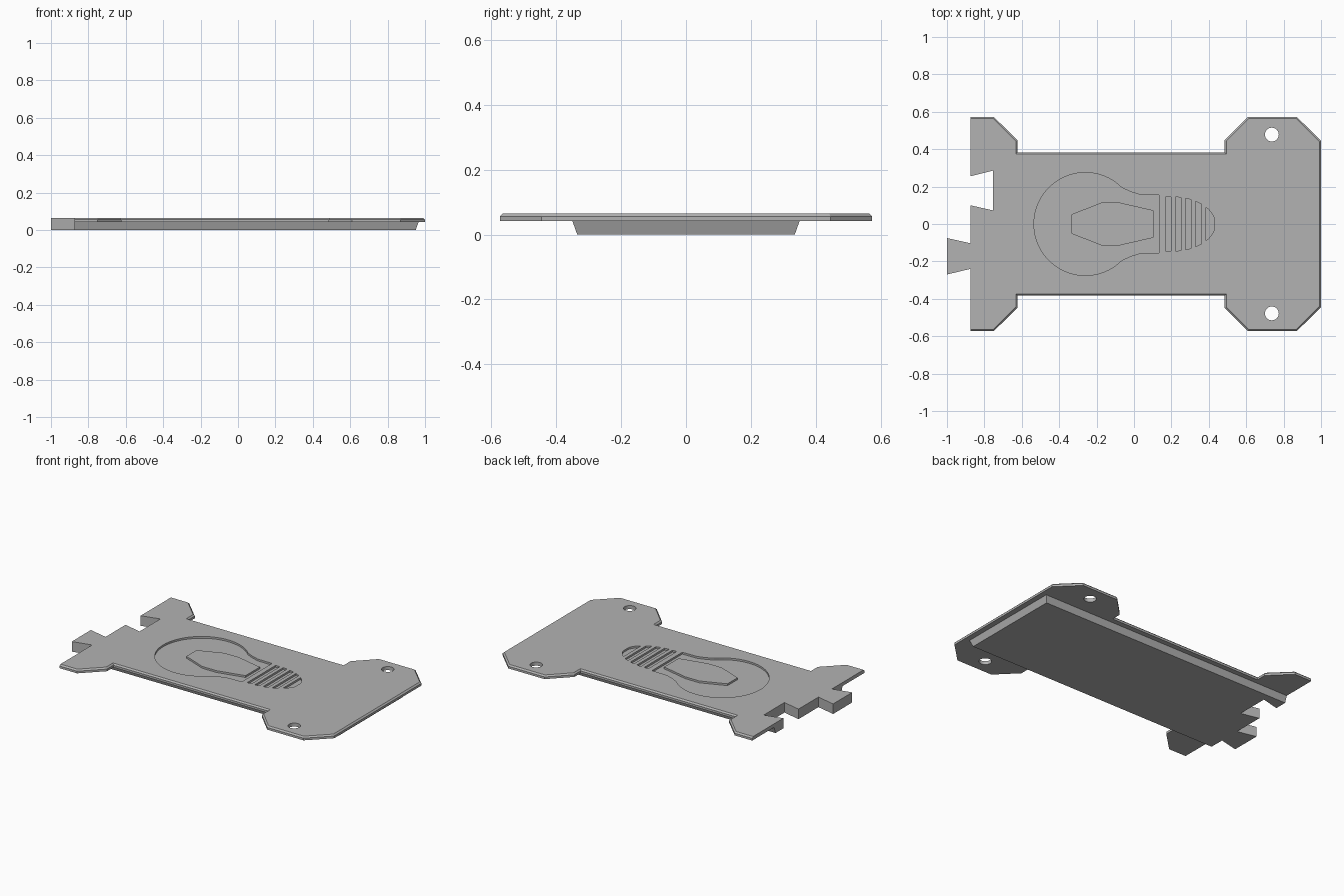
import bpy, bmesh, math

if "Cube" in bpy.data.objects:
    bpy.data.objects.remove(bpy.data.objects["Cube"], do_unlink=True)

TOP, STEP, CHAMFER, DEPTH = 0.065, 0.042, 0.009, 0.012
END = -0.875

grey = bpy.data.materials.new("plain_grey")
grey.use_nodes = True
grey.diffuse_color = (0.45, 0.45, 0.45, 1)
grey.node_tree.nodes["Principled BSDF"].inputs["Base Color"].default_value = grey.diffuse_color


def add_prism(bm, outline, z0, z1):
    """Extrude a flat outline from z0 up to z1."""
    face = bm.faces.new([bm.verts.new((x, y, z0)) for x, y in outline])
    ext = bmesh.ops.extrude_face_region(bm, geom=[face], use_keep_orig=True)
    for v in ext["geom"]:
        if isinstance(v, bmesh.types.BMVert):
            v.co.z = z1


def finish(name, bm):
    bmesh.ops.recalc_face_normals(bm, faces=bm.faces)
    mesh = bpy.data.meshes.new(name)
    bm.to_mesh(mesh)
    bm.free()
    mesh.materials.append(grey)
    obj = bpy.data.objects.new(name, mesh)
    bpy.context.collection.objects.link(obj)
    return obj


def mirrored(half):
    """Close a half outline by reflecting it across the x axis."""
    return half + [(x, -y) for x, y in reversed(half)]


def circle(cx, cy, r, n=32):
    return [(cx + r * math.cos(2 * math.pi * i / n), cy + r * math.sin(2 * math.pi * i / n))
            for i in range(n)]


# Dovetail tab and socket along the joining end
joint = [(END, -0.24 + 0.0), (-1, -0.27), (-1, -0.075), (END, -0.103),
         (END, 0.10), (-0.755, 0.073), (-0.755, 0.285), (END, 0.255)]

# Top plate with flared ends and a chamfered upper rim
flare = [(END, 0.573), (-0.75, 0.573), (-0.623, 0.448), (-0.623, 0.383),
         (0.485, 0.383), (0.485, 0.448), (0.61, 0.573), (0.87, 0.573), (1, 0.445)]
bm = bmesh.new()
add_prism(bm, mirrored(flare) + joint, STEP, TOP)
rim = [e for e in bm.edges
       if all(v.co.z > TOP - 0.001 for v in e.verts)
       and max(v.co.x for v in e.verts) > -0.754]
bmesh.ops.bevel(bm, geom=rim, offset=CHAMFER, segments=1, affect='EDGES')
plate = finish("top_plate", bm)

# Lower tray, tapering in towards its base on three sides
bm = bmesh.new()
add_prism(bm, mirrored([(END, 0.35), (0.965, 0.35)]) + joint, 0, STEP)
for v in bm.verts:
    if v.co.z < 0.001:
        if abs(v.co.y) > 0.3:
            v.co.y -= math.copysign(0.015, v.co.y)
        if v.co.x > 0.9:
            v.co.x -= 0.015
finish("lower_tray", bm)

# Cutters: bolt holes, round recess with a neck, row of grip slots
bm = bmesh.new()
for side in (-1, 1):
    add_prism(bm, circle(0.737, side * 0.478, 0.037), 0, 0.1)

floor = TOP - DEPTH
arc = [(-0.26 + 0.275 * math.cos(math.radians(a)), 0.275 * math.sin(math.radians(a)))
       for a in range(177, 44, -6)]
add_prism(bm, mirrored(arc + [(-0.02, 0.173), (0.03, 0.157), (0.135, 0.155)]), floor, 0.1)


def slot_reach(x):
    return 0.145 * math.sqrt(1 - max(0, (x - 0.2) / 0.235) ** 2)


for i in range(5):
    start = 0.168 + 0.054 * i
    width = 0.03 if i < 4 else 0.046
    xs = [start + width * k / 6 for k in range(7)]
    add_prism(bm, mirrored([(x, slot_reach(x)) for x in xs]), floor, 0.1)
cutter = finish("recess_cutter", bm)
cutter.hide_render = True

mod = plate.modifiers.new("recesses", 'BOOLEAN')
mod.operation, mod.solver, mod.object = 'DIFFERENCE', 'EXACT', cutter
bpy.context.view_layer.objects.active = plate
bpy.ops.object.modifier_apply(modifier=mod.name)
bpy.data.objects.remove(cutter, do_unlink=True)

# Raised island inside the recess
bm = bmesh.new()
add_prism(bm, mirrored([(-0.333, 0.052), (-0.175, 0.114), (-0.075, 0.114), (0.105, 0.073)]), floor, TOP)
finish("raised_island", bm)
